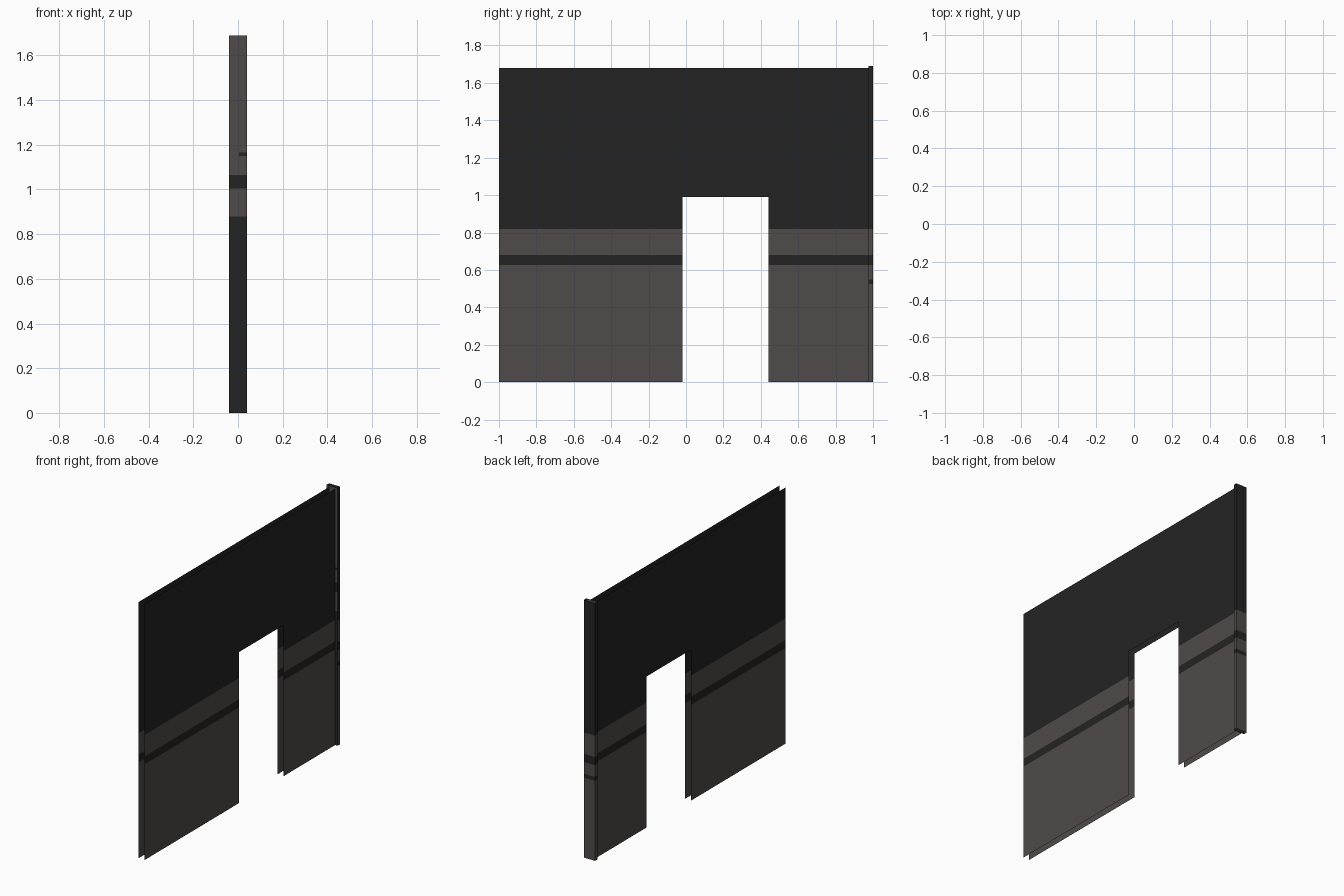
import bpy, bmesh

if "Cube" in bpy.data.objects:
    bpy.data.objects.remove(bpy.data.objects["Cube"])

def material(name, rgb):
    m = bpy.data.materials.new(name)
    m.diffuse_color = (*rgb, 1.0)
    m.use_nodes = True
    m.node_tree.nodes["Principled BSDF"].inputs["Base Color"].default_value = m.diffuse_color
    return m

MATS = [material("charcoal", (0.0176, 0.0174, 0.0174)),
        material("warm_grey", (0.079, 0.070, 0.067))]
DARK, GREY = 0, 1

def add_panel(bm, place, us, zs, rule, flip=False):
    """Grid of upright faces; rule(u, z) gives colour or None for a hole."""
    for u0, u1 in zip(us, us[1:]):
        for z0, z1 in zip(zs, zs[1:]):
            colour = rule((u0 + u1) / 2, (z0 + z1) / 2)
            if colour is None:
                continue
            pts = [(u0, z0), (u1, z0), (u1, z1), (u0, z1)]
            if flip:
                pts.reverse()
            f = bm.faces.new([bm.verts.new((*place(u), z)) for u, z in pts])
            f.material_index = colour

def finish(bm, name):
    bmesh.ops.remove_doubles(bm, verts=bm.verts, dist=1e-5)
    me = bpy.data.meshes.new(name)
    bm.to_mesh(me)
    bm.free()
    for m in MATS:
        me.materials.append(m)
    ob = bpy.data.objects.new(name, me)
    bpy.context.collection.objects.link(ob)

# Horizontal paint bands
def wall_colour(u, z):
    return DARK if z > 0.82 or 0.627 < z < 0.68 else GREY

def wall_rule(y, z):
    if -0.02 < y < 0.44 and z < 0.99:
        return None  # doorway
    return wall_colour(y, z)

def post_rule(u, z):
    return DARK if 0.525 < z < 0.55 else wall_colour(u, z)

def inner_rule(x, z):
    if z < 0.88 or 1.005 < z < 1.065 or (x > 0.005 and 1.15 < z < 1.166):
        return DARK
    return GREY

# Wall: two open sheets with a doorway
WALL_Z = [0, 0.627, 0.68, 0.82, 0.99, 1.68]
WALL_X = 0.022
for side, label in ((1, "right"), (-1, "left")):
    bm = bmesh.new()
    add_panel(bm, lambda y: (side * WALL_X, y), [-1, -0.02, 0.44, 0.975],
              WALL_Z, wall_rule, flip=side < 0)
    finish(bm, "wall_sheet_" + label)

# End post: open-ended rectangular tube
POST_Z = [0, 0.525, 0.55, 0.627, 0.68, 0.82, 1.69]
PX, Y0, Y1 = 0.04, 0.975, 1.0
bm = bmesh.new()
add_panel(bm, lambda y: (PX, y), [Y0, Y1], POST_Z, post_rule)
add_panel(bm, lambda y: (-PX, y), [Y0, Y1], POST_Z, post_rule, flip=True)
add_panel(bm, lambda x: (x, Y1), [-PX, PX], POST_Z, post_rule, flip=True)
add_panel(bm, lambda x: (x, Y0), [-PX, 0.005, PX],
          [0, 0.88, 1.005, 1.065, 1.15, 1.166, 1.69], inner_rule)
finish(bm, "end_post")
